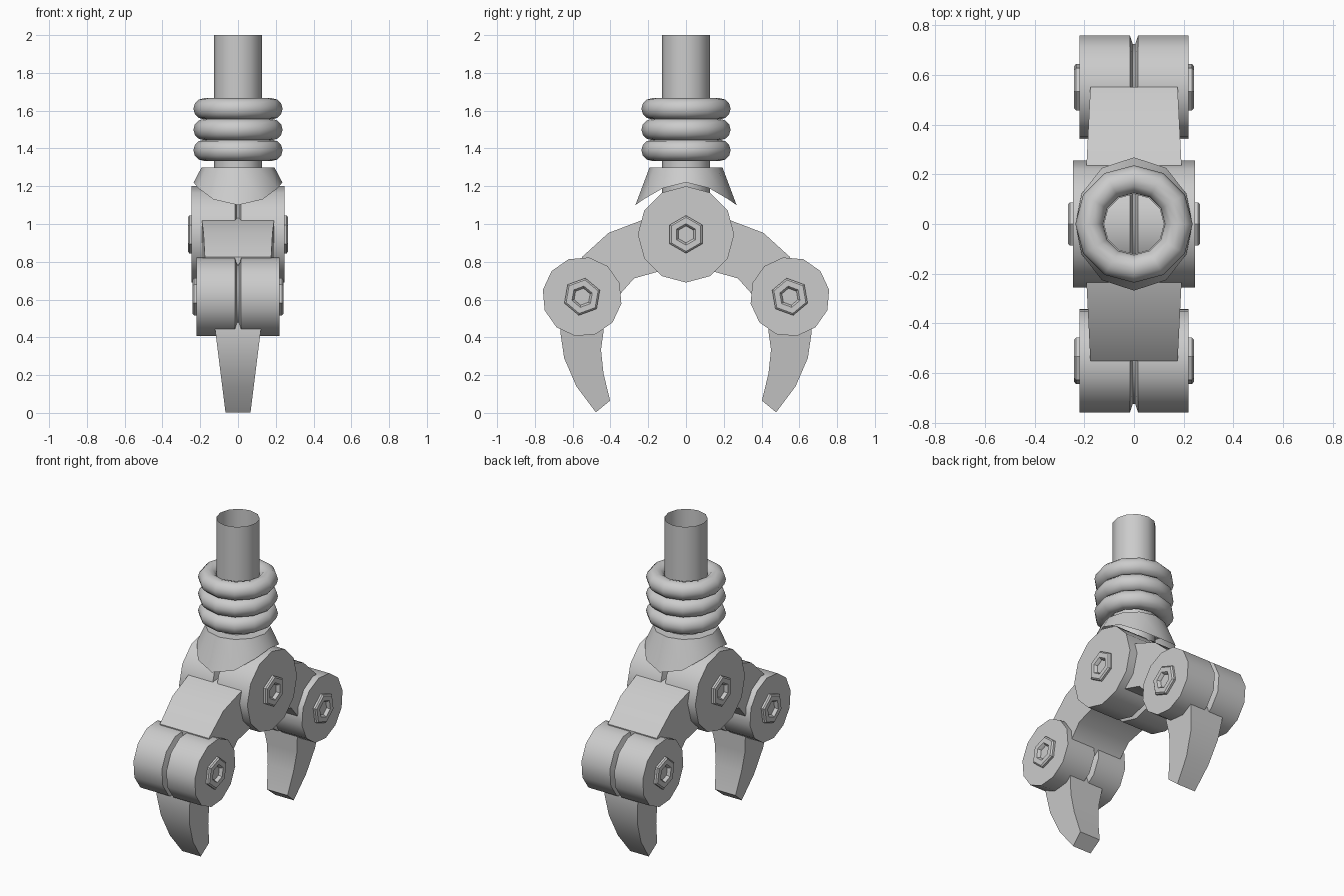
import bpy, bmesh
from math import sin, cos, pi, radians

if "Cube" in bpy.data.objects:
    bpy.data.objects.remove(bpy.data.objects["Cube"])


def loft(name, rings, cap_start=True, cap_end=True, angle=40):
    """Skin a list of equal-length point loops into one object."""
    bm = bmesh.new()
    loops = [[bm.verts.new(p) for p in ring] for ring in rings]
    n = len(loops[0])
    for a, b in zip(loops, loops[1:]):
        for i in range(n):
            j = (i + 1) % n
            bm.faces.new((a[i], a[j], b[j], b[i]))
    if cap_start:
        bm.faces.new(loops[0][::-1])
    if cap_end:
        bm.faces.new(loops[-1])
    bmesh.ops.recalc_face_normals(bm, faces=bm.faces[:])
    mesh = bpy.data.meshes.new(name)
    bm.to_mesh(mesh)
    bm.free()
    ob = bpy.data.objects.new(name, mesh)
    bpy.context.collection.objects.link(ob)
    smooth(mesh, angle)
    return ob


def smooth(mesh, angle):
    for p in mesh.polygons:
        p.use_smooth = True
    mesh.set_sharp_from_angle(angle=radians(angle))


def ring_z(r, z, n=12):
    return [(r * cos(2 * pi * i / n), r * sin(2 * pi * i / n), z) for i in range(n)]


def turned_x(name, profile, y, z, n, tilt):
    """Lathe an (x, radius) profile around an x-parallel axis."""
    rings = []
    for x, r in profile:
        angs = [2 * pi * i / n + radians(tilt) for i in range(n)]
        rings.append([(x, y + r * cos(a), z + r * sin(a)) for a in angs])
    return loft(name, rings, angle=32)


def joint(name, y, z, r, w, tilt):
    """Grooved barrel with a socket-head bolt on both ends."""
    turned_x(name, [(-w, r), (-.016, r), (-.005, r - .035),
                    (.005, r - .035), (.016, r), (w, r)], y, z, 12, tilt)
    bolt = [(w - .005, .1), (w + .013, .1), (w + .021, .09), (w + .021, .057),
            (w + .014, .05), (w + .001, .045)]
    for side, label in ((1, "right"), (-1, "left")):
        turned_x(f"{name}_bolt_{label}", [(side * x, rr) for x, rr in bolt],
                 y, z, 6, 30 + tilt)


def plate(name, outline, half_width, s):
    """Side profile in y-z, thickness in x varying along the outline."""
    rings = [[(k * half_width(y, z), s * y, z) for y, z in outline] for k in (-1, 1)]
    return loft(name, rings)


# Pole: open tube at the top
loft("pole", [ring_z(.128, 1.1), ring_z(.128, 2.0)], cap_end=False)

# Stacked rubber rings
for i, z in enumerate((1.39, 1.5, 1.61)):
    bpy.ops.mesh.primitive_torus_add(major_segments=12, minor_segments=12,
                                     major_radius=.18, minor_radius=.056,
                                     location=(0, 0, z))
    ob = bpy.context.object
    ob.name = f"ring_{i + 1}"
    smooth(ob.data, 40)

# Flared saddle collar
skirt = []
for i in range(12):
    a = 2 * pi * i / 12
    s2 = sin(a) ** 2
    r = .235 + .033 * s2
    skirt.append((r * cos(a), r * sin(a), 1.22 - .12 * s2))
loft("collar", [ring_z(.12, 1.3), ring_z(.193, 1.3), skirt],
     cap_start=False, cap_end=False)

# Central hub
joint("hub", 0, .945, .255, .245, 0)

# Two arms, each with elbow joint and claw
arm = [(.1, 1.06), (.22, 1.025), (.41, .953), (.55, .826), (.55, .62),
       (.40, .55), (.345, .633), (.275, .712), (.14, .75), (.08, .78)]
claw = [(.66, .50), (.665, .425), (.645, .29), (.58, .14), (.477, .003),
        (.402, .065), (.437, .21), (.45, .335), (.436, .435), (.44, .50)]
for s, label in ((-1, "front"), (1, "back")):
    plate(f"arm_{label}", arm, lambda y, z: .203 - .05 * y, s)
    joint(f"elbow_{label}", s * .55, .615, .211, .22, s * 10)
    plate(f"claw_{label}", claw, lambda y, z: .066 + .125 * z, s)
